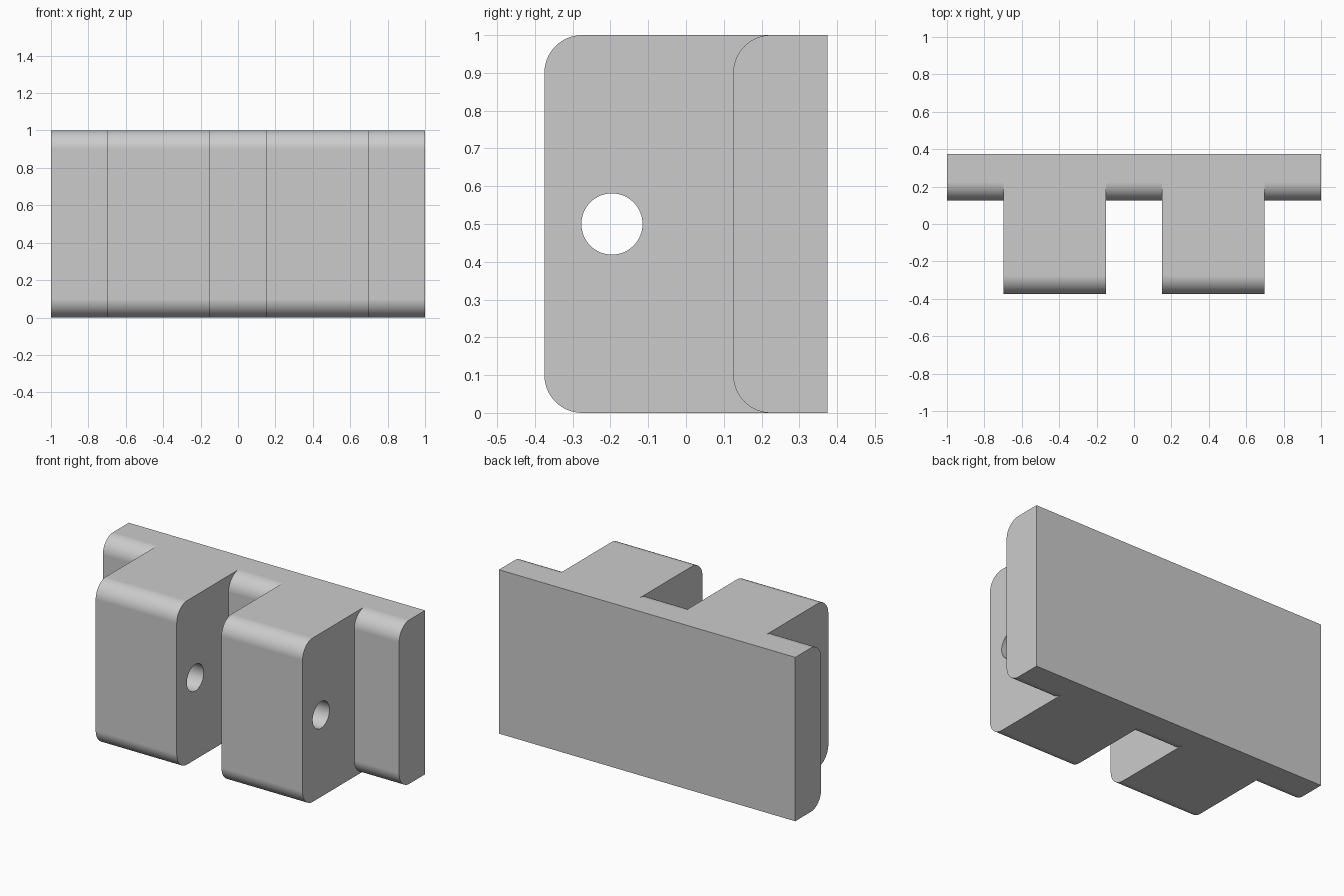
import bpy, bmesh, math
from mathutils import Matrix

if "Cube" in bpy.data.objects:
    bpy.data.objects.remove(bpy.data.objects["Cube"])

HEIGHT, BACK, RADIUS, SEGMENTS = 1.0, 0.375, 0.1, 16

grey = bpy.data.materials.new("plain grey")
grey.use_nodes = True
grey.diffuse_color = (0.6, 0.6, 0.6, 1)
grey.node_tree.nodes["Principled BSDF"].inputs["Base Color"].default_value = grey.diffuse_color


def add_object(name, bm):
    bmesh.ops.recalc_face_normals(bm, faces=bm.faces)
    mesh = bpy.data.meshes.new(name)
    bm.to_mesh(mesh)
    bm.free()
    mesh.materials.append(grey)
    obj = bpy.data.objects.new(name, mesh)
    bpy.context.collection.objects.link(obj)
    return obj


def rounded_slab(name, x0, x1, front, back):
    """Side profile with two rounded front corners, extruded along x."""
    outline = [(back, 0), (back, HEIGHT)]
    for start, z in ((90, HEIGHT - RADIUS), (180, RADIUS)):
        for i in range(SEGMENTS + 1):
            a = math.radians(start + 90 * i / SEGMENTS)
            outline.append((front + RADIUS + RADIUS * math.cos(a), z + RADIUS * math.sin(a)))
    bm = bmesh.new()
    face = bm.faces.new([bm.verts.new((x0, y, z)) for y, z in outline])
    grown = bmesh.ops.extrude_face_region(bm, geom=[face])["geom"]
    verts = [g for g in grown if isinstance(g, bmesh.types.BMVert)]
    bmesh.ops.translate(bm, verts=verts, vec=(x1 - x0, 0, 0))
    return add_object(name, bm)


def combine(target, other, operation):
    mod = target.modifiers.new(operation.lower(), "BOOLEAN")
    mod.object, mod.operation, mod.solver = other, operation, "EXACT"
    bpy.context.view_layer.objects.active = target
    bpy.ops.object.modifier_apply(modifier=mod.name)
    bpy.data.objects.remove(other)


# Back plate with two blocks standing out in front
bracket = rounded_slab("hinge_bracket", -1, 1, 0.125, BACK)
for side, x0 in (("right", -0.698), ("left", 0.151)):
    block = rounded_slab(side + "_block", x0, x0 + 0.547, -0.375, 0.3)
    combine(bracket, block, "UNION")

# Pin hole through both blocks
bm = bmesh.new()
bmesh.ops.create_cone(bm, cap_ends=True, segments=64, radius1=0.081, radius2=0.081, depth=1.8,
                      matrix=Matrix.Translation((0, -0.196, 0.5)) @ Matrix.Rotation(math.pi / 2, 4, "Y"))
pin = add_object("pin_hole_cutter", bm)
pin.hide_render = True
combine(bracket, pin, "DIFFERENCE")

# Smooth rounded edges, crisp corners
bpy.ops.object.select_all(action="DESELECT")
bracket.select_set(True)
bpy.context.view_layer.objects.active = bracket
bpy.ops.object.shade_smooth_by_angle(angle=math.radians(30))
weighted = bracket.modifiers.new("weighted_normals", "WEIGHTED_NORMAL")
weighted.keep_sharp = True
